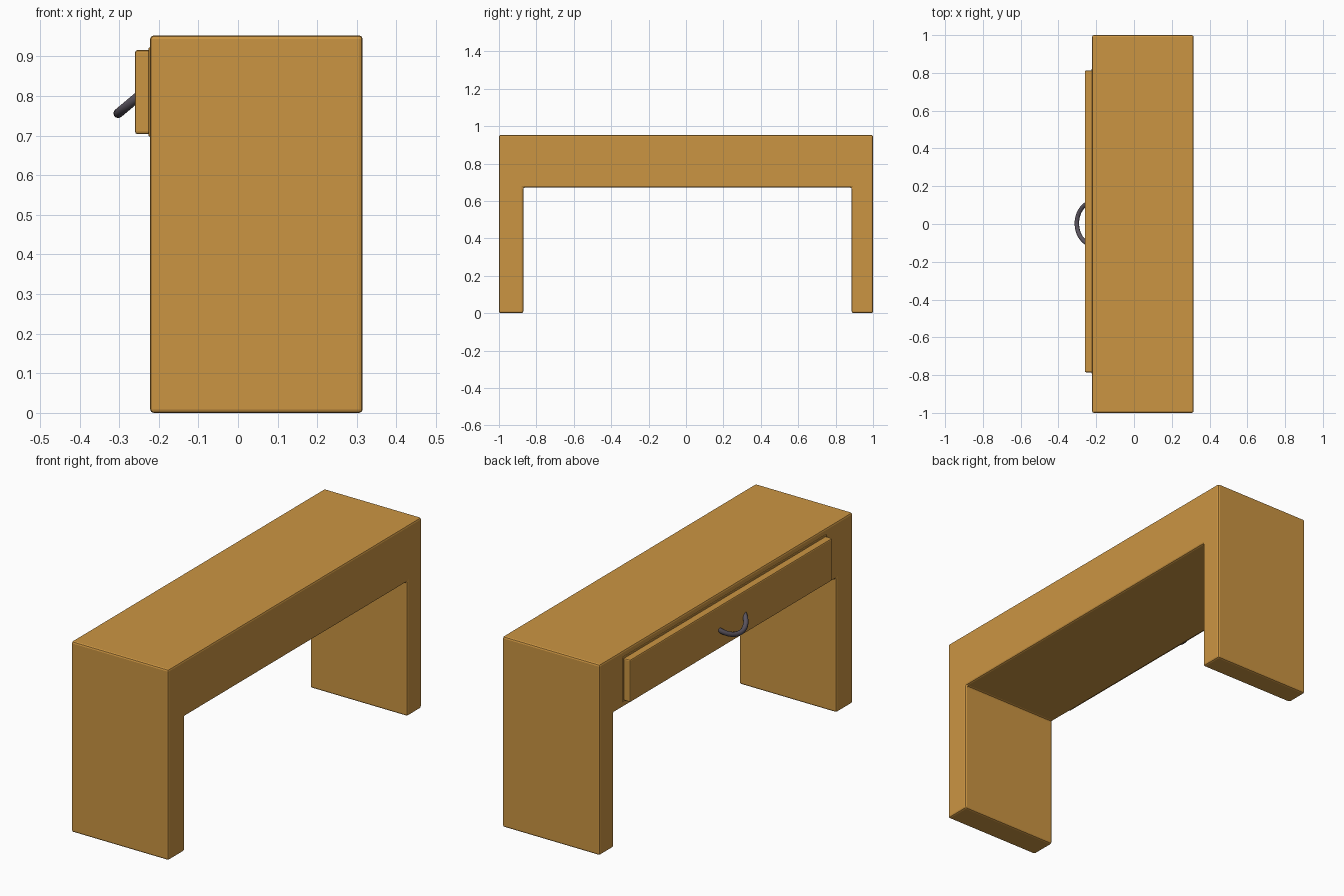
import bpy, bmesh, math
from mathutils import Vector

if "Cube" in bpy.data.objects:
    bpy.data.objects.remove(bpy.data.objects["Cube"])


def material(name, rgb):
    m = bpy.data.materials.new(name)
    m.diffuse_color = (*rgb, 1)
    m.use_nodes = True
    m.node_tree.nodes["Principled BSDF"].inputs["Base Color"].default_value = m.diffuse_color
    return m


wood = material("warm wood", (0.60, 0.30, 0.055))
metal = material("dark metal", (0.105, 0.09, 0.115))


def extrude_profile(name, profile, x0, x1, bevel):
    """Extrude a (y, z) outline along x, with softened edges."""
    bm = bmesh.new()
    face = bm.faces.new([bm.verts.new((x0, y, z)) for y, z in profile])
    ext = bmesh.ops.extrude_face_region(bm, geom=[face])
    for v in ext["geom"]:
        if isinstance(v, bmesh.types.BMVert):
            v.co.x = x1
    bmesh.ops.recalc_face_normals(bm, faces=bm.faces)
    mesh = bpy.data.meshes.new(name)
    bm.to_mesh(mesh)
    bm.free()
    obj = bpy.data.objects.new(name, mesh)
    bpy.context.collection.objects.link(obj)
    mesh.materials.append(wood)
    mod = obj.modifiers.new("soft edges", 'BEVEL')
    mod.width, mod.segments = bevel, 2
    return obj


def rect(y0, y1, z0, z1):
    return [(y0, z0), (y1, z0), (y1, z1), (y0, z1)]


# desk body: top block and two slab legs in one bridge shape
extrude_profile("desk_body", [(-1, 0), (-0.87, 0), (-0.87, 0.672), (0.886, 0.672),
                              (0.886, 0), (1, 0), (1, 0.953), (-1, 0.953)],
                -0.222, 0.315, 0.009)

# drawer surround and drawer front
extrude_profile("drawer_surround", rect(-0.793, 0.82, 0.698, 0.923), -0.226, -0.205, 0.003)
extrude_profile("drawer_front", rect(-0.785, 0.812, 0.704, 0.916), -0.26, -0.21, 0.006)

# drooping ring handle
tilt = math.radians(40)
R = 0.113
curve = bpy.data.curves.new("drawer_handle", 'CURVE')
curve.dimensions = '3D'
curve.bevel_depth = 0.012
curve.bevel_resolution = 3
curve.use_fill_caps = True
N = 24
spline = curve.splines.new('POLY')
spline.points.add(N)
for i, p in enumerate(spline.points):
    a = math.radians(-76 + 152 * i / N)
    d = R * math.cos(a)
    p.co = (-0.216 - d * math.cos(tilt), 0.003 + R * math.sin(a),
            0.829 - d * math.sin(tilt), 1)
handle = bpy.data.objects.new("drawer_handle", curve)
bpy.context.collection.objects.link(handle)
curve.materials.append(metal)
